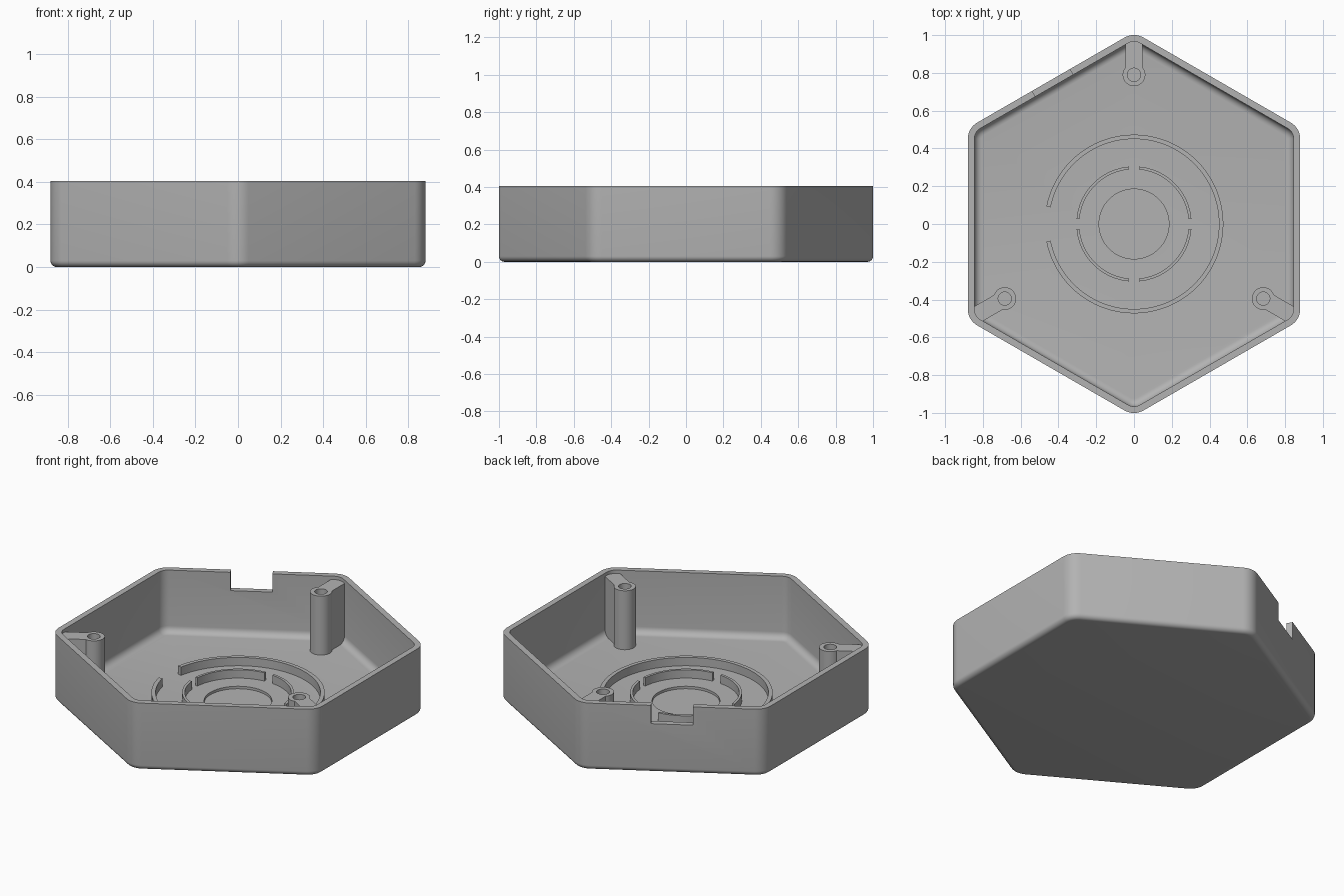
import bpy, bmesh
from math import sin, cos, pi, radians, asin
from mathutils import Matrix, Vector

if "Cube" in bpy.data.objects:
    bpy.data.objects.remove(bpy.data.objects["Cube"])

APOTHEM, CORNER, HEIGHT, WALL = 0.88, 0.10, 0.405, 0.035
FLOOR, POST_TOP, POST_DIST = 0.03, 0.385, 0.79

gray = bpy.data.materials.new("plain gray")
gray.use_nodes = True
gray.diffuse_color = (0.45, 0.45, 0.45, 1)
gray.node_tree.nodes["Principled BSDF"].inputs["Base Color"].default_value = gray.diffuse_color


def make(name, bm):
    bmesh.ops.recalc_face_normals(bm, faces=bm.faces)
    mesh = bpy.data.meshes.new(name)
    bm.to_mesh(mesh)
    bm.free()
    mesh.materials.append(gray)
    obj = bpy.data.objects.new(name, mesh)
    bpy.context.collection.objects.link(obj)
    return obj


def smooth(obj):
    bpy.ops.object.select_all(action='DESELECT')
    obj.select_set(True)
    bpy.context.view_layer.objects.active = obj
    bpy.ops.object.shade_smooth_by_angle(angle=radians(30))


def skin(bm, loops, closed=False):
    """Join equal vertex loops with quads; cap the ends unless closed."""
    rings = [[bm.verts.new(p) for p in loop] for loop in loops]
    n = len(rings[0])
    pairs = list(zip(rings, rings[1:])) + ([(rings[-1], rings[0])] if closed else [])
    for a, b in pairs:
        for i in range(n):
            j = (i + 1) % n
            bm.faces.new((a[i], a[j], b[j], b[i]))
    if not closed:
        bm.faces.new(rings[0])
        bm.faces.new(rings[-1])


def hexagon(inset, z, steps=8):
    """Rounded hexagon loop with corners on the y axis."""
    reach = (APOTHEM - CORNER) / cos(pi / 6)
    r = CORNER - inset
    pts = []
    for k in range(6):
        mid = pi / 2 + k * pi / 3
        for s in range(steps + 1):
            a = mid - pi / 6 + s * pi / 3 / steps
            pts.append((reach * cos(mid) + r * cos(a), reach * sin(mid) + r * sin(a), z))
    return pts


def circle(r, z, n=48):
    return [(r * cos(2 * pi * i / n), r * sin(2 * pi * i / n), z) for i in range(n)]


def box(size, centre, angle=0):
    bm = bmesh.new()
    m = Matrix.Rotation(angle, 4, 'Z') @ Matrix.Translation(centre) @ Matrix.Diagonal((*size, 1))
    bmesh.ops.create_cube(bm, size=1, matrix=m)
    return bm


def cut(obj, cutter):
    mod = obj.modifiers.new("cut", 'BOOLEAN')
    mod.operation, mod.solver, mod.object = 'DIFFERENCE', 'EXACT', cutter
    bpy.context.view_layer.objects.active = obj
    bpy.ops.object.modifier_apply(modifier=mod.name)
    bpy.data.objects.remove(cutter)


def arc_wall(name, r_in, r_out, top, start, end, n=40):
    """Upright curved wall standing on the floor."""
    bm = bmesh.new()
    loops = []
    for i in range(n + 1):
        a = start + (end - start) * i / n
        loops.append([(r * cos(a), r * sin(a), z) for r, z in
                      ((r_in, FLOOR - 0.005), (r_out, FLOOR - 0.005), (r_out, top), (r_in, top))])
    skin(bm, loops)
    smooth(make(name, bm))


# Tray shell: rounded bottom edge, straight walls, filleted inner floor
quarter = [i * pi / 12 for i in range(7)]
OUT_R, IN_R = 0.03, 0.04
loops = [hexagon(OUT_R * (1 - sin(a)), OUT_R * (1 - cos(a))) for a in quarter]
loops += [hexagon(0, HEIGHT), hexagon(WALL, HEIGHT)]
loops += [hexagon(WALL + IN_R * (1 - cos(a)), FLOOR + IN_R * (1 - sin(a))) for a in quarter]
bm = bmesh.new()
skin(bm, loops)
shell = make("tray_shell", bm)

# Cable notch in the back right wall, and shallow round recess in the floor
cut(shell, make("notch_cutter", box((0.2, 0.23, 0.22), (APOTHEM, 0, HEIGHT), radians(120))))
bm = bmesh.new()
skin(bm, [circle(0.185, FLOOR - 0.015, 96), circle(0.185, FLOOR + 0.1, 96)])
cut(shell, make("recess_cutter", bm))
smooth(shell)

# Screw posts with blind holes, each tied to its corner by a web
for label, deg in (("back", 90), ("front_right", 210), ("front_left", 330)):
    angle = radians(deg)
    bm = bmesh.new()
    skin(bm, [circle(0.06, FLOOR - 0.005), circle(0.06, POST_TOP),
              circle(0.035, POST_TOP), circle(0.035, 0.1)])
    bm.transform(Matrix.Translation(Vector((cos(angle), sin(angle), 0)) * POST_DIST))
    smooth(make(label + "_post", bm))
    inner, outer = POST_DIST + 0.037, 0.972
    make(label + "_post_web", box((outer - inner, 0.09, POST_TOP - FLOOR + 0.005),
                                  ((inner + outer) / 2, 0, (POST_TOP + FLOOR - 0.005) / 2), angle))

# Outer ring with one gap on the right, inner ring in four arcs
gap = asin(0.09 / 0.46)
arc_wall("outer_ring", 0.45, 0.473, FLOOR + 0.05, -pi + gap, pi - gap, 96)
gap = asin(0.027 / 0.3)
for k in range(4):
    arc_wall("inner_ring_arc_%d" % (k + 1), 0.29, 0.305, FLOOR + 0.05,
             k * pi / 2 + gap, (k + 1) * pi / 2 - gap, 24)
